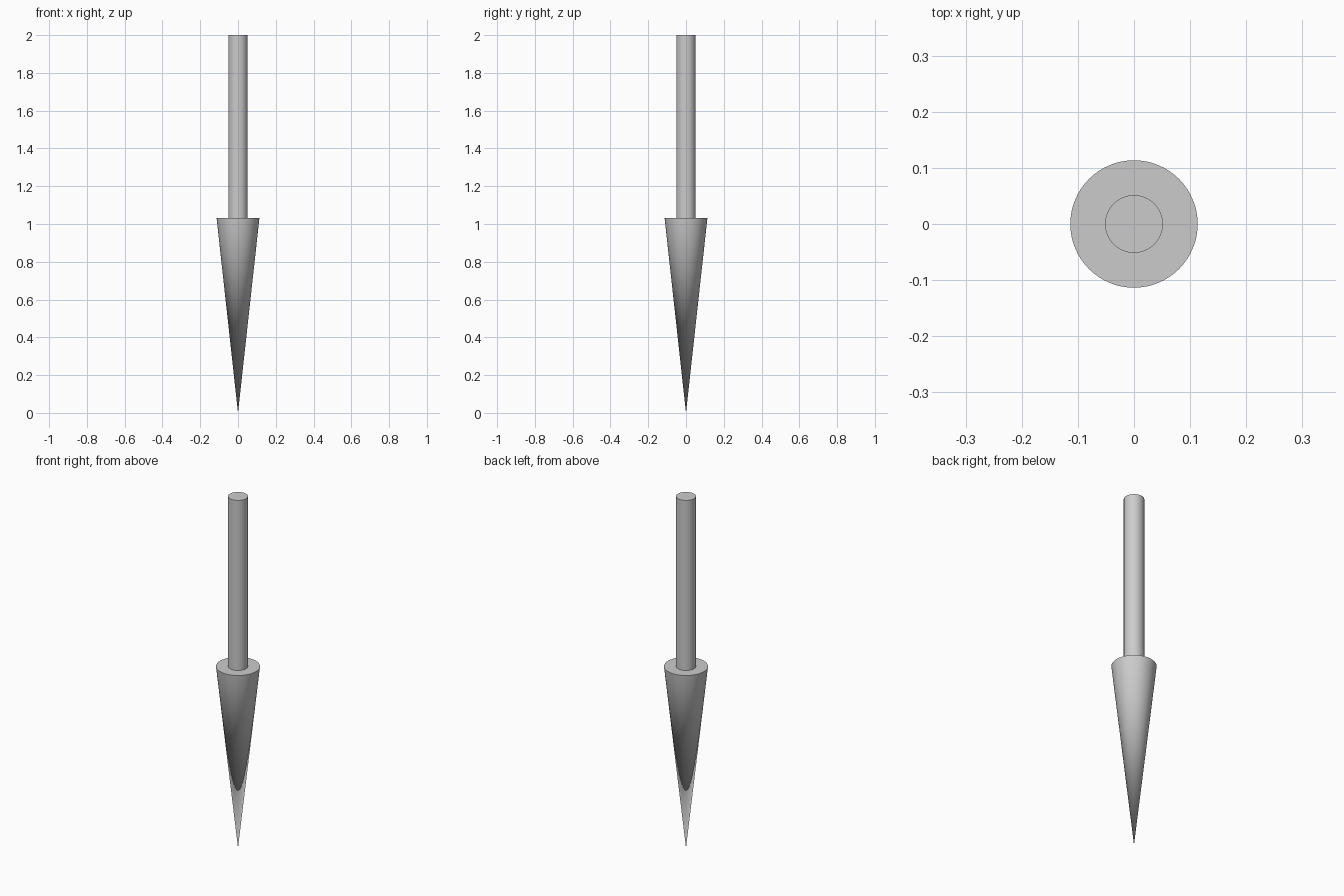
import bpy
import math

if "Cube" in bpy.data.objects:
    bpy.data.objects.remove(bpy.data.objects["Cube"])

SIDES = 64
SHOULDER_Z = 1.033


def tapered(name, r_bottom, r_top, z0, z1):
    bpy.ops.mesh.primitive_cone_add(
        vertices=SIDES, radius1=r_bottom, radius2=r_top,
        depth=z1 - z0, location=(0, 0, (z0 + z1) / 2))
    obj = bpy.context.object
    obj.name = name
    bpy.ops.object.shade_smooth_by_angle(angle=math.radians(30))
    return obj


# Long pointed head, tip down
tapered("pointed_head", 0, 0.1135, 0, SHOULDER_Z)

# Straight round shaft standing on the head
tapered("shaft", 0.0515, 0.0515, SHOULDER_Z, 2.0)
